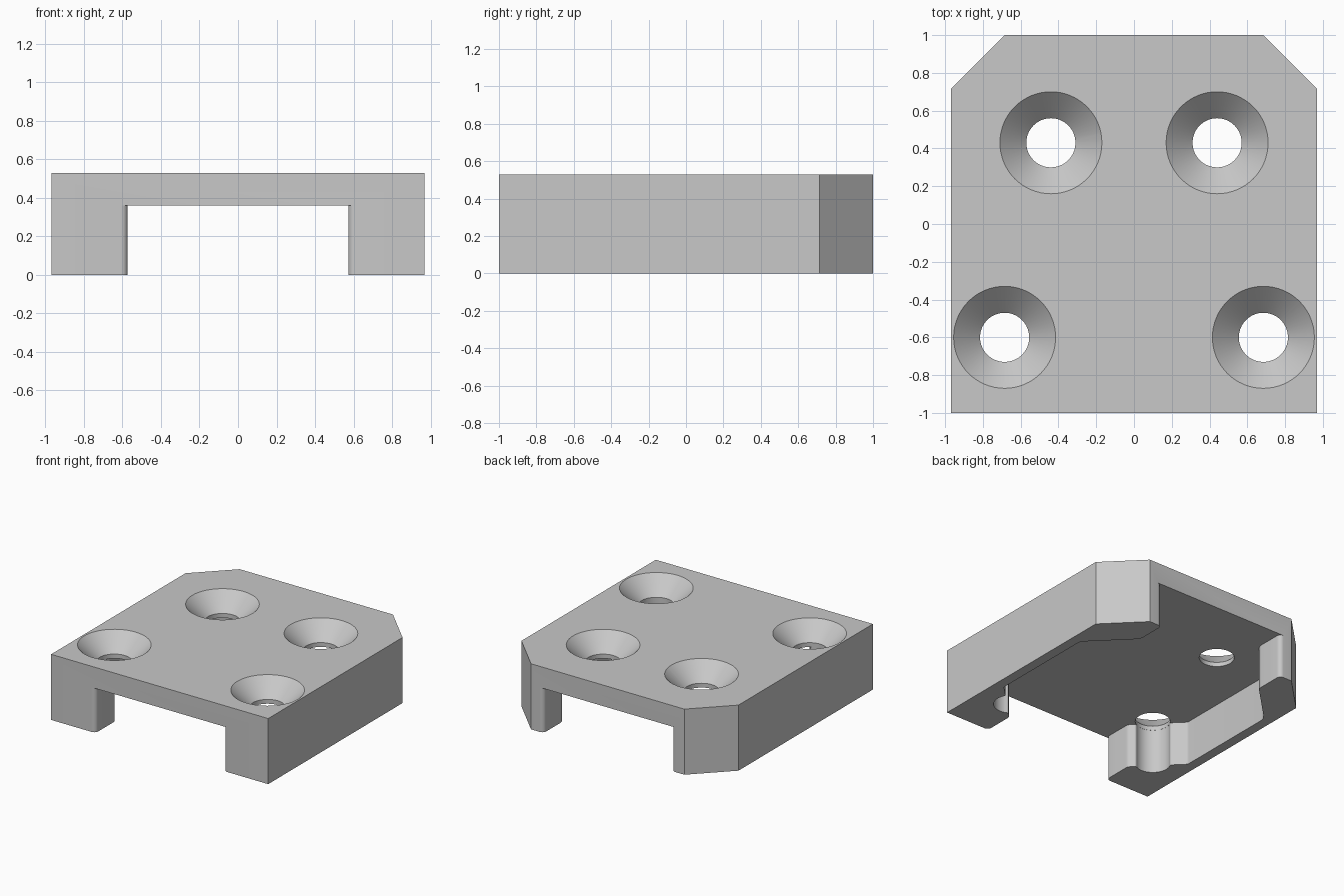
import bpy, bmesh, math
from mathutils import Vector

if "Cube" in bpy.data.objects:
    bpy.data.objects.remove(bpy.data.objects["Cube"])

H, UNDER = 0.53, 0.36          # total height, underside of the top plate
HOLE_R, SINK_R = 0.13, 0.27
FRONT_HOLE, BACK_HOLE = (0.685, -0.60), (0.44, 0.43)

grey = bpy.data.materials.new("light_grey")
grey.diffuse_color = (0.58, 0.58, 0.58, 1)
grey.use_nodes = True
grey.node_tree.nodes["Principled BSDF"].inputs["Base Color"].default_value = grey.diffuse_color


def loft(name, rings):
    """Closed solid through equal-length rings of 3D points."""
    bm = bmesh.new()
    rings = [[bm.verts.new(p) for p in ring] for ring in rings]
    n = len(rings[0])
    for a, b in zip(rings, rings[1:]):
        for i in range(n):
            j = (i + 1) % n
            bm.faces.new((a[i], a[j], b[j], b[i]))
    bm.faces.new(rings[0])
    bm.faces.new(rings[-1])
    bmesh.ops.recalc_face_normals(bm, faces=bm.faces[:])
    me = bpy.data.meshes.new(name)
    bm.to_mesh(me)
    bm.free()
    me.materials.append(grey)
    ob = bpy.data.objects.new(name, me)
    bpy.context.collection.objects.link(ob)
    return ob


def prism(name, pts, z0, z1):
    return loft(name, [[(x, y, z) for x, y in pts] for z in (z0, z1)])


def lathe(name, centre, profile, n=64):
    turn = [2 * math.pi * i / n for i in range(n)]
    return loft(name, [[(centre[0] + r * math.cos(t), centre[1] + r * math.sin(t), z)
                        for t in turn] for r, z in profile])


def rounded(path, steps=8):
    """Open path of (x, y, radius); rounds each corner with a tangent arc."""
    out = []
    for i, (x, y, r) in enumerate(path):
        p = Vector((x, y))
        if r == 0:
            out.append(p)
            continue
        a = (Vector(path[i - 1][:2]) - p).normalized()
        b = (Vector(path[i + 1][:2]) - p).normalized()
        half = a.angle(b) / 2
        c = p + (a + b).normalized() * (r / math.sin(half))
        t0, t1 = p + a * (r / math.tan(half)) - c, p + b * (r / math.tan(half)) - c
        for k in range(steps + 1):
            out.append(c + t0.lerp(t1, k / steps).normalized() * r)
    return out


def mirrored(half):
    return [tuple(p) for p in half] + [(-p[0], p[1]) for p in reversed(half)]


def cut(body, cutter):
    """Subtract cutter from body and remove it."""
    for solver in ('EXACT', 'MANIFOLD', 'FLOAT'):
        m = body.modifiers.new("cut", 'BOOLEAN')
        m.operation, m.solver, m.object = 'DIFFERENCE', solver, cutter
        dg = bpy.context.evaluated_depsgraph_get()
        mesh = bpy.data.meshes.new_from_object(body.evaluated_get(dg))
        body.modifiers.clear()
        if len(mesh.polygons) > 0:
            body.data = mesh
            break
    bpy.data.objects.remove(cutter)


# body: block with two chamfered back corners
body = prism("mounting_plate",
             mirrored([(0.685, 1), (0.97, 0.715), (0.97, -1)]), 0, H)

# underside channel: thin side walls, diagonal corner pads, screw relief in front pads
cx, cy = FRONT_HOLE
R = HOLE_R + 0.001
arc = [(cx + R * math.cos(math.radians(a)), cy + R * math.sin(math.radians(a)), 0)
       for a in range(19, -110, -4)]
e1 = (0.797, -0.532, 0.018)                    # ridges where the relief meets the pad
e2 = (0.617, -0.712, 0.018)
quarter = [k * math.pi / 16 for k in range(9)]
right = [Vector((0.608, 1.1))]
right += [Vector((0.608 - 0.035 * math.sin(t), 0.965 + 0.035 * math.cos(t))) for t in quarter]
right += rounded([(0.573, 0.9, 0), (0.573, 0.757, 0.08), (0.89, 0.44, 0.08),
                  (0.89, -0.44, 0.03), e1] + arc
                 + [e2, (0.573, -0.757, 0.04), (0.573, -0.9, 0)])
right += [Vector((0.608 - 0.035 * math.cos(t), -0.965 - 0.035 * math.sin(t))) for t in quarter]
right += [Vector((0.608, -1.1))]
cut(body, prism("channel_cutter", mirrored(right), -0.1, UNDER))

# countersunk screw holes
for x, y in (FRONT_HOLE, BACK_HOLE):
    for s in (1, -1):
        cut(body, lathe("screw_hole_cutter", (s * x, y), [
            (HOLE_R, UNDER - 0.01), (HOLE_R, UNDER + 0.035),
            (SINK_R, H), (SINK_R, H + 0.1)]))

# smooth the round surfaces, keep hard edges
bpy.ops.object.select_all(action='DESELECT')
body.select_set(True)
bpy.context.view_layer.objects.active = body
bpy.ops.object.shade_smooth_by_angle(angle=math.radians(30))
